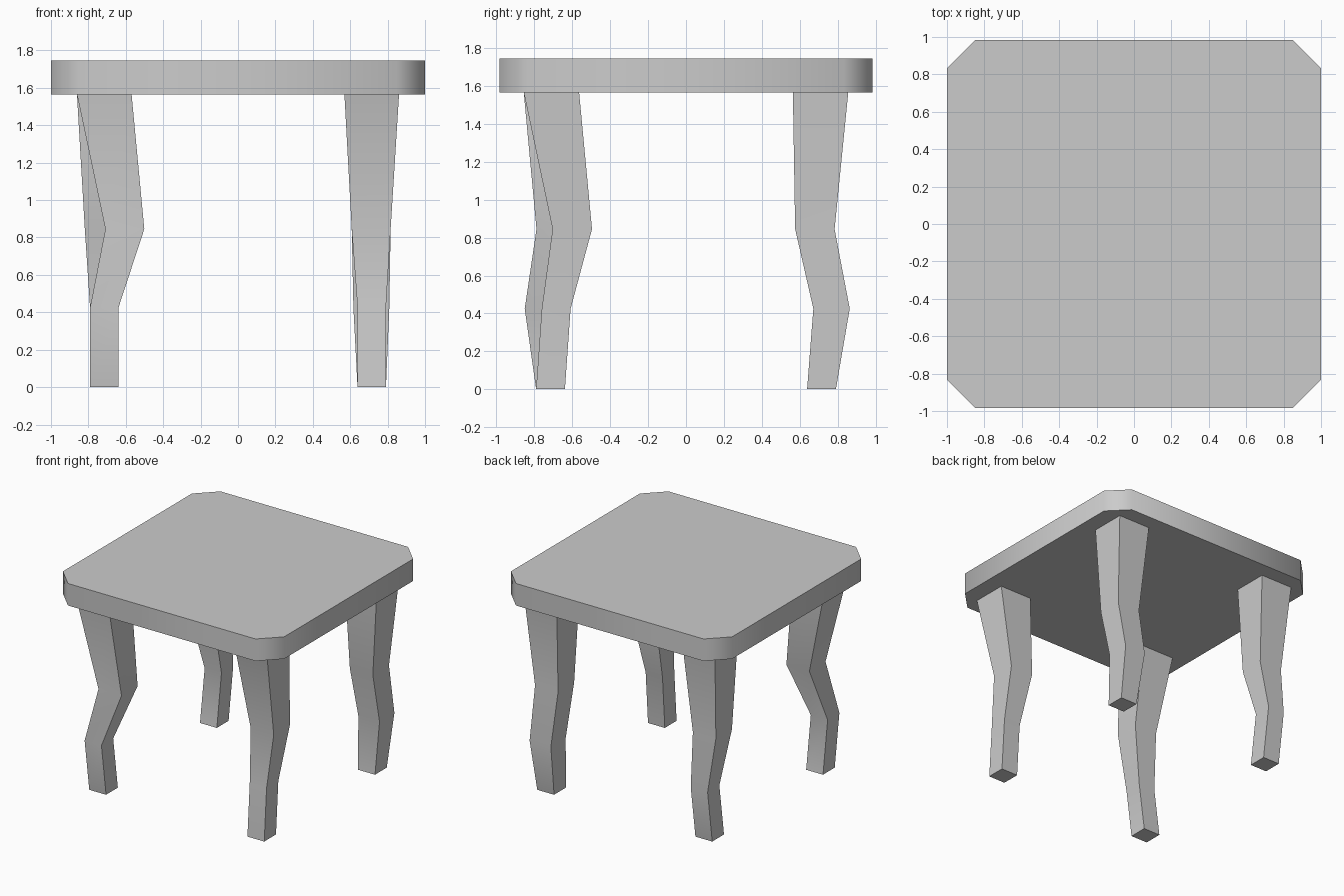
import bpy, bmesh, math

if "Cube" in bpy.data.objects:
    bpy.data.objects.remove(bpy.data.objects["Cube"])

TOP_Z, SEAT_Z = 1.745, 1.565


def finish(name, bm):
    """Turn a bmesh into an object, smooth over shallow bends, sharp at 90 degrees."""
    bmesh.ops.recalc_face_normals(bm, faces=bm.faces)
    mesh = bpy.data.meshes.new(name)
    bm.to_mesh(mesh)
    bm.free()
    obj = bpy.data.objects.new(name, mesh)
    bpy.context.collection.objects.link(obj)
    bpy.ops.object.select_all(action='DESELECT')
    obj.select_set(True)
    bpy.context.view_layer.objects.active = obj
    bpy.ops.object.shade_smooth_by_angle(angle=math.radians(50))


def loft_leg(name, sections):
    """Loft square sections (x, y, z, half width) into a closed leg."""
    bm = bmesh.new()
    rings = [[bm.verts.new((x + sx * h, y + sy * h, z))
              for sx, sy in ((-1, -1), (1, -1), (1, 1), (-1, 1))]
             for x, y, z, h in sections]
    for a, b in zip(rings, rings[1:]):
        for i in range(4):
            j = (i + 1) % 4
            bm.faces.new((a[i], a[j], b[j], b[i]))
    bm.faces.new(rings[0][::-1])
    bm.faces.new(rings[-1])
    finish(name, bm)


# Table top: slab with the four vertical edges chamfered
bm = bmesh.new()
bmesh.ops.create_cube(bm, size=1)
for v in bm.verts:
    v.co = (v.co.x * 2, v.co.y * 1.97, TOP_Z if v.co.z > 0 else SEAT_Z)
uprights = [e for e in bm.edges if abs(e.verts[0].co.z - e.verts[1].co.z) > 0.1]
bmesh.ops.bevel(bm, geom=uprights, offset=0.152, offset_type='OFFSET',
                segments=1, affect='EDGES')
finish("table_top", bm)

# Crooked legs: side signs, then knee (x, y) and ankle (x, y, half width)
legs = {
    "front_left_leg": (-1, -1, (-0.605, -0.685), (-0.715, -0.775, 0.076)),
    "front_right_leg": (1, -1, (0.712, -0.60), (0.715, -0.685, 0.076)),
    "back_left_leg": (-1, 1, (-0.715, 0.68), (-0.715, 0.775, 0.076)),
    "back_right_leg": (1, 1, (0.712, 0.68), (0.713, 0.768, 0.096)),
}
for name, (sx, sy, knee, ankle) in legs.items():
    loft_leg(name, [
        (sx * 0.715, sy * 0.715, 0, 0.076),
        (ankle[0], ankle[1], 0.425, ankle[2]),
        (knee[0], knee[1], 0.845, 0.104),
        (sx * 0.715, sy * 0.71, SEAT_Z, 0.146),
    ])
